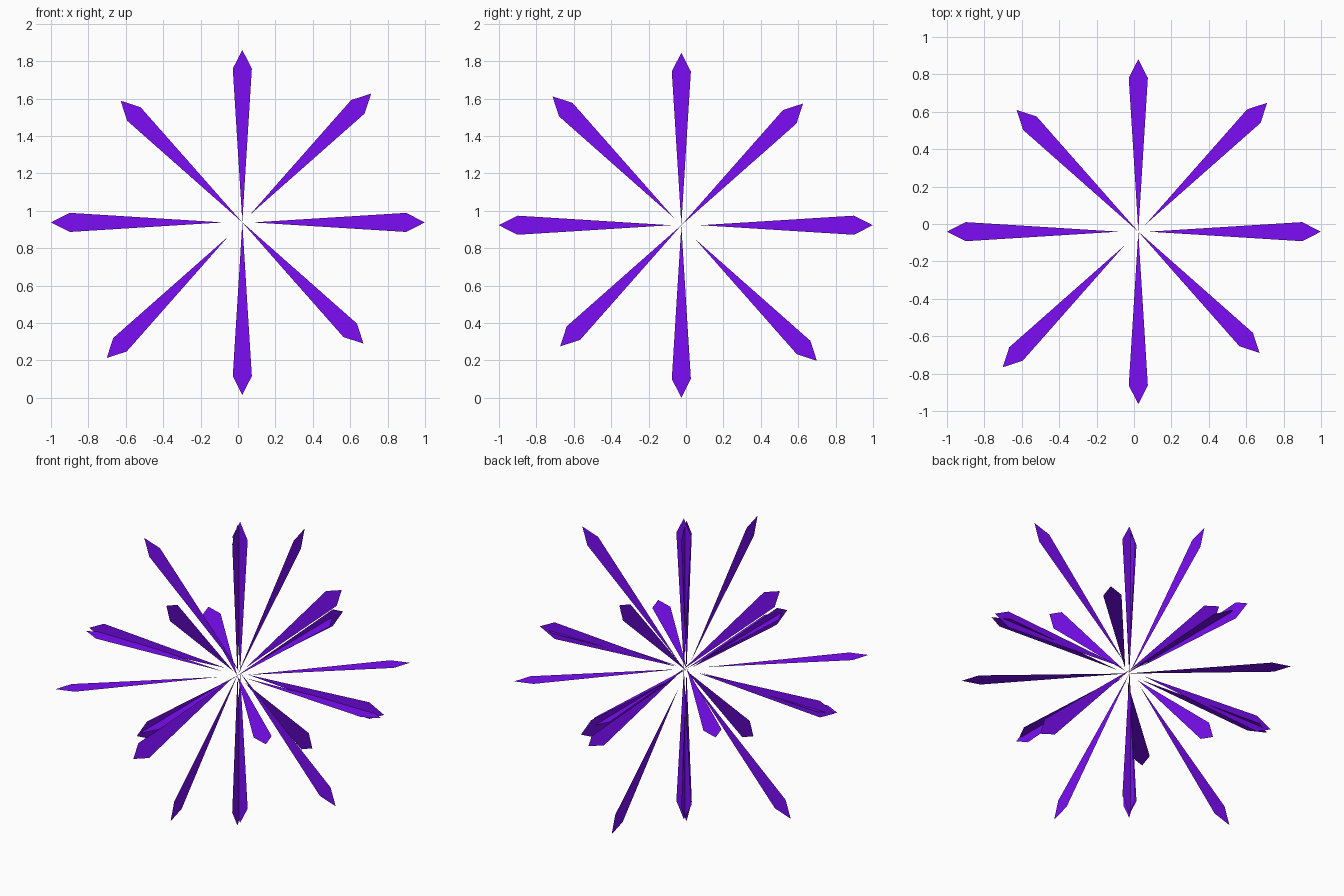
import bpy
from math import radians
from mathutils import Matrix, Vector

if "Cube" in bpy.data.objects:
    bpy.data.objects.remove(bpy.data.objects["Cube"])

purple = bpy.data.materials.new("purple")
purple.diffuse_color = (0.2, 0.004, 0.92, 1)
purple.use_nodes = True
purple.node_tree.nodes["Principled BSDF"].inputs["Base Color"].default_value = purple.diffuse_color

# Flat blade outline pointing along +u: inner point, shoulder, tip, shoulder
BLADE = [(0, 0), (0.82, -0.051), (0.92, 0), (0.82, 0.051)]
# Gap between the centre and each blade's inner point, every 45 degrees
GAPS = [0.056, 0.054, 0.002, 0.0, 0.103, 0.105, 0.002, -0.004]


def blade_ring(name, centre, u_axis, v_axis):
    """Eight flat blades in the plane spanned by u_axis and v_axis."""
    c, u, v = Vector(centre), Vector(u_axis), Vector(v_axis)
    verts, faces = [], []
    for i, gap in enumerate(GAPS):
        turn = Matrix.Rotation(radians(45 * i), 2)
        start = len(verts)
        for a, b in BLADE:
            p = turn @ Vector((a + gap, b))
            verts.append(c + u * p.x + v * p.y)
        faces.append(range(start, start + len(BLADE)))
    mesh = bpy.data.meshes.new(name)
    mesh.from_pydata(verts, [], [tuple(f) for f in faces])
    mesh.materials.append(purple)
    obj = bpy.data.objects.new(name, mesh)
    bpy.context.collection.objects.link(obj)
    return obj


# Three crossing starbursts, one per main plane
blade_ring("front_blades", (0.023, -0.012, 0.938), (1, 0, 0), (0, 0, 1))
blade_ring("side_blades", (0.014, -0.025, 0.923), (0, -1, 0), (0, 0, 1))
blade_ring("level_blades", (0.023, -0.041, 0.929), (1, 0, 0), (0, 1, 0))
